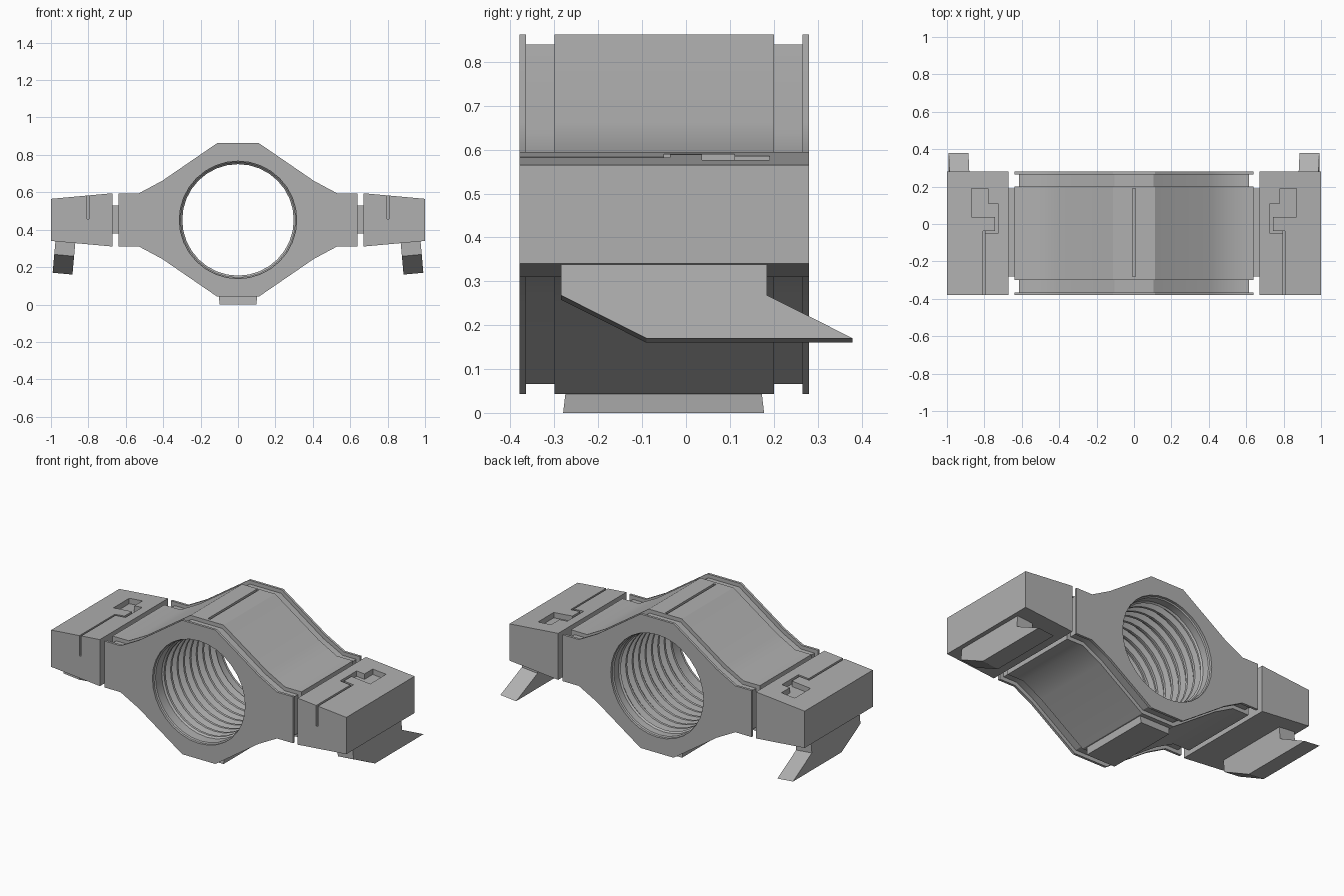
import bpy, bmesh, math

if "Cube" in bpy.data.objects:
    bpy.data.objects.remove(bpy.data.objects["Cube"])

CZ = 0.4525     # height of the bore axis
Y0, Y1 = -0.38, 0.28

# Mid-grey finish shared by every part
grey = bpy.data.materials.new("dark_grey")
grey.diffuse_color = (0.435, 0.435, 0.435, 1)
grey.use_nodes = True
grey.node_tree.nodes["Principled BSDF"].inputs["Base Color"].default_value = grey.diffuse_color


def loft(name, rings):
    """Closed solid through a list of equal-length point rings."""
    bm = bmesh.new()
    vs = [[bm.verts.new(p) for p in ring] for ring in rings]
    n = len(vs[0])
    for a, b in zip(vs, vs[1:]):
        for i in range(n):
            j = (i + 1) % n
            bm.faces.new((a[i], a[j], b[j], b[i]))
    bm.faces.new(vs[0])
    bm.faces.new(vs[-1])
    bmesh.ops.recalc_face_normals(bm, faces=bm.faces)
    mesh = bpy.data.meshes.new(name)
    bm.to_mesh(mesh)
    bm.free()
    mesh.materials.append(grey)
    ob = bpy.data.objects.new(name, mesh)
    bpy.context.collection.objects.link(ob)
    return ob


def box(name, x, y, z):
    return loft(name, [[(x[0], y[0], k), (x[1], y[0], k), (x[1], y[1], k), (x[0], y[1], k)] for k in z])


def cut(ob, cutter):
    cutter.hide_render = True
    m = ob.modifiers.new("cut", 'BOOLEAN')
    m.operation, m.solver, m.object = 'DIFFERENCE', 'EXACT', cutter
    bpy.context.view_layer.objects.active = ob
    bpy.ops.object.modifier_apply(modifier=m.name)
    bpy.data.objects.remove(cutter)


def smooth(ob, deg):
    bpy.ops.object.select_all(action='DESELECT')
    ob.select_set(True)
    bpy.context.view_layer.objects.active = ob
    bpy.ops.object.shade_smooth_by_angle(angle=math.radians(deg))


def section(quarter, y):
    """Mirror a quarter outline four ways into a full ring at depth y."""
    half = quarter + [(x, -z) for x, z in reversed(quarter)]
    full = half + [(-x, z) for x, z in reversed(half)]
    return [(x, y, CZ + z) for x, z in full]


# Collar body: full outline with a sunken channel behind each end flange
outer = [(0.112, 0.410), (0.405, 0.209), (0.53, 0.142), (0.64, 0.142)]
inner = [(0.105, 0.387), (0.395, 0.186), (0.525, 0.119), (0.615, 0.119)]
stations = [(Y0, outer), (-0.365, outer), (-0.365, inner), (-0.30, inner), (-0.30, outer),
            (0.20, outer), (0.20, inner), (0.265, inner), (0.265, outer), (Y1, outer)]
body = loft("collar_body", [section(q, y) for y, q in stations])

# Threaded bore: revolved cutter with smooth lips and repeating ridges
profile = [(-0.5, 0.314), (-0.365, 0.314), (-0.36, 0.307), (-0.30, 0.307)]
pitch, count, start = 0.062, 8, -0.295
for i in range(count):
    y = start + i * pitch
    profile += [(y + 0.005, 0.298), (y + 0.020, 0.298), (y + 0.032, 0.328), (y + 0.050, 0.328)]
profile += [(0.206, 0.298), (0.216, 0.307), (0.26, 0.307), (0.265, 0.314), (0.4, 0.314)]
N = 32
bore = loft("bore_cutter", [[(r * math.cos(2 * math.pi * k / N), y, CZ + r * math.sin(2 * math.pi * k / N))
                             for k in range(N)] for y, r in profile])
cut(body, bore)

# Narrow slot along the top
cut(body, box("slot_cutter", (-0.008, 0.008), (-0.28, 0.19), (0.82, 0.95)))
smooth(body, 30)

# Foot pad under the collar
loft("foot_pad", [[(-w, a, z), (w, a, z), (w, b, z), (-w, b, z)]
                  for z, w, a, b in ((0.0, 0.098, -0.28, 0.178), (0.06, 0.104, -0.273, 0.171))])

# Shallow stepped latch recess, drawn from above
recess = [(0.797, -0.05), (0.727, -0.05), (0.727, 0.11), (0.78, 0.11), (0.78, 0.19),
          (0.87, 0.19), (0.87, 0.037), (0.743, 0.037), (0.743, -0.037), (0.797, -0.037)]
# Hook outline seen from the side (y, drop below the block)
hook = [(-0.285, -0.03), (-0.285, 0.07), (-0.09, 0.168), (0.38, 0.168), (0.185, 0.07), (0.185, -0.03)]

for s, side in ((-1, "left"), (1, "right")):
    # Neck joining the collar and the end block
    box("neck_" + side, sorted((s * 0.60, s * 0.69)), (-0.28, 0.19), (0.38, 0.53))
    # Tapered end block with its deep front slit and shallow recess
    block = loft("end_block_" + side, [[(s * x, Y0, a), (s * x, Y1, a), (s * x, Y1, b), (s * x, Y0, b)]
                                       for x, a, b in ((0.67, 0.310, 0.595), (1.0, 0.340, 0.565))])
    cut(block, box("slit_cutter", sorted((s * 0.796, s * 0.808)), (-0.45, -0.037), (0.458, 0.7)))
    cut(block, loft("recess_cutter", [[(s * x, y, z - 0.09 * (x - 0.8)) for x, y in recess]
                                      for z in (0.55, 0.7)]))
    # Hook below, square to the sloping underside
    loft("hook_" + side, [[(s * (x + 0.09 * d), y, top - d) for y, d in hook]
                          for x, top in ((0.87, 0.328), (0.976, 0.338))])
